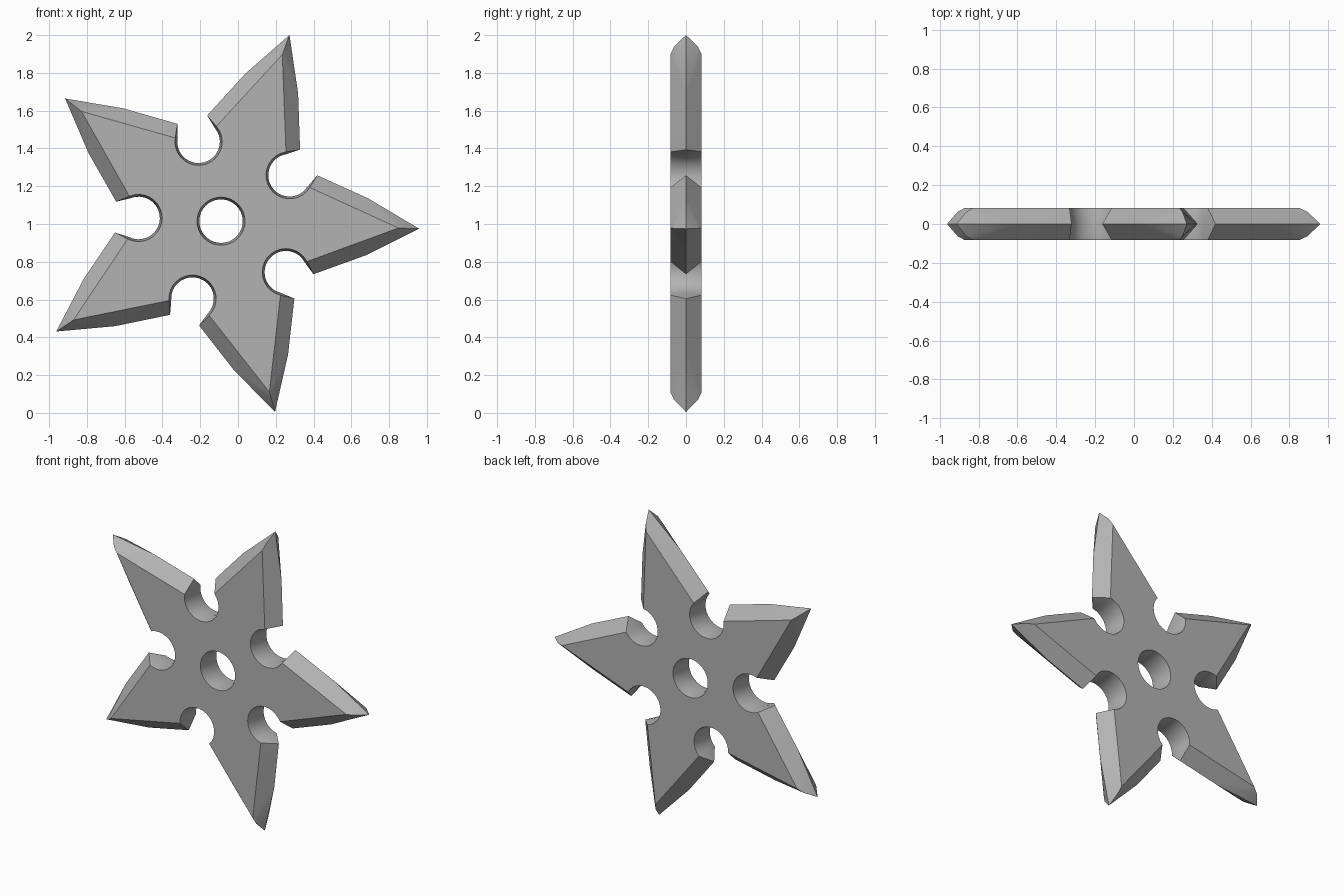
import bpy, bmesh
from math import cos, sin, radians
from mathutils import Vector, Matrix

if "Cube" in bpy.data.objects:
    bpy.data.objects.remove(bpy.data.objects["Cube"], do_unlink=True)

HALF = 0.083       # half thickness
WAIST = 0.012      # how far the cut walls swell inward at mid thickness


def polar(r, deg, centre=(0, 0)):
    return (centre[0] + r * cos(radians(deg)), centre[1] + r * sin(radians(deg)))


def lift(points, depth):
    return [Vector((u, v, depth)) for u, v in points]


# Half of one blade, lying along +u: hole arc, notch arc, bevel points
notch_centre = polar(0.437, 36)


def hole_arc(r):
    return [polar(r, 6 * i) for i in range(7)]


def notch_arc(r):
    return [polar(r, 216 + 115 * i / 9, notch_centre) for i in range(10)]


hole_top = lift(hole_arc(0.127), HALF)
hole_mid = lift(hole_arc(0.127 - WAIST), 0)
notch_top = lift(notch_arc(0.125), HALF)
notch_mid = lift(notch_arc(0.125 - WAIST), 0)
flat_tip = Vector((0.94, 0, HALF))
ridge = Vector((0.984, 0, 0.063))
tip = Vector((1.05, 0, 0))
bulge = Vector((0.775, 0.15, 0))
barb = Vector((0.5, 0.262, 0))
shoulder = notch_top[-1]

# Flat face, sharpened bevel and the end of the bevel at the notch
faces = [hole_top + notch_top + [flat_tip],
         [shoulder, barb, bulge], [shoulder, bulge, flat_tip],
         [flat_tip, bulge, ridge], [ridge, bulge, tip],
         [shoulder, notch_mid[-1], barb]]
# Walls of the hole and notch
for top, mid in ((hole_top, hole_mid), (notch_top, notch_mid)):
    for i in range(len(top) - 1):
        faces.append([top[i], top[i + 1], mid[i + 1], mid[i]])

# Repeat by mirroring across the blade and the thickness, then around the hub
bm = bmesh.new()
stand = Matrix.Translation((-0.09, 0, 1.015)) @ Matrix.Rotation(radians(90), 4, 'X')
for k in range(5):
    turn = stand @ Matrix.Rotation(radians(72 * k - 2.2), 4, 'Z')
    for side in (1, -1):
        for depth in (1, -1):
            place = turn @ Matrix.Diagonal((1, side, depth, 1))
            for face in faces:
                bm.faces.new([bm.verts.new(place @ p) for p in face])
bmesh.ops.remove_doubles(bm, verts=bm.verts[:], dist=0.0005)
bmesh.ops.recalc_face_normals(bm, faces=bm.faces[:])

mesh = bpy.data.meshes.new("throwing_star")
bm.to_mesh(mesh)
bm.free()
star = bpy.data.objects.new("throwing_star", mesh)
bpy.context.collection.objects.link(star)

# Grey steel
steel = bpy.data.materials.new("grey_steel")
steel.use_nodes = True
colour = (0.45, 0.45, 0.45, 1)
steel.diffuse_color = colour
steel.node_tree.nodes["Principled BSDF"].inputs["Base Color"].default_value = colour
mesh.materials.append(steel)

bpy.ops.object.select_all(action='DESELECT')
star.select_set(True)
bpy.context.view_layer.objects.active = star
bpy.ops.object.shade_smooth_by_angle(angle=radians(30))
